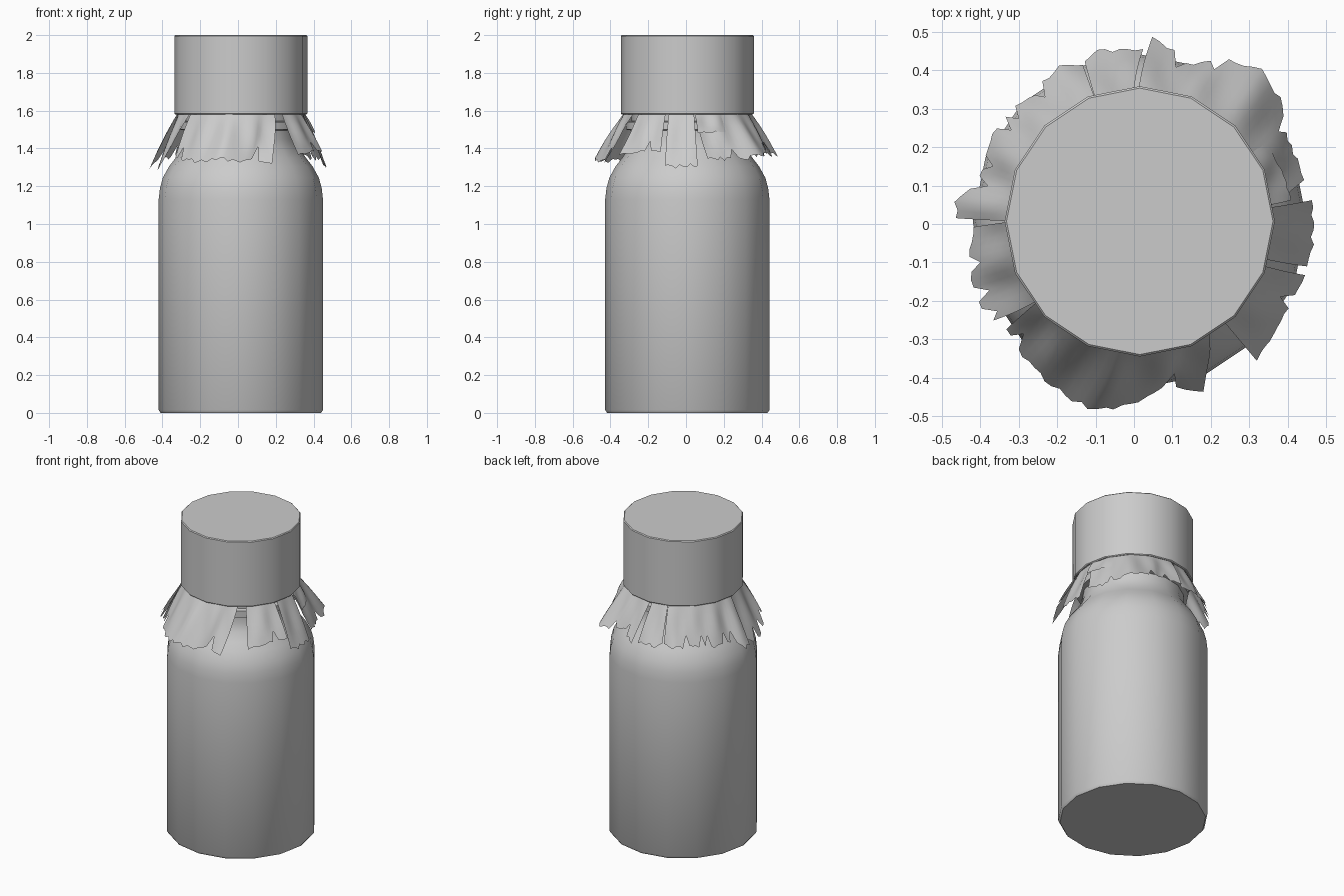
import bpy, bmesh, random
from math import sin, cos, pi, radians

random.seed(4)
old = bpy.data.objects.get("Cube")
if old:
    bpy.data.objects.remove(old, do_unlink=True)

CENTRE = (0.015, 0.007)
SIDES = 16


def make_material(name, rgb):
    mat = bpy.data.materials.new(name)
    mat.use_nodes = True
    colour = (*rgb, 1)
    mat.diffuse_color = colour
    mat.node_tree.nodes["Principled BSDF"].inputs["Base Color"].default_value = colour
    return mat


grey = make_material("plain grey", (0.6, 0.6, 0.6))


def finish(name, bm, angle):
    mesh = bpy.data.meshes.new(name)
    bm.to_mesh(mesh)
    bm.free()
    mesh.materials.append(grey)
    obj = bpy.data.objects.new(name, mesh)
    obj.location = (*CENTRE, 0)
    bpy.context.collection.objects.link(obj)
    bpy.ops.object.select_all(action="DESELECT")
    obj.select_set(True)
    bpy.context.view_layer.objects.active = obj
    bpy.ops.object.shade_smooth_by_angle(angle=radians(angle))
    return obj


def lathe(name, profile, angle=40):
    """Turn a (radius, height) profile, from bottom to top, into a capped solid."""
    bm = bmesh.new()
    rings = []
    for r, z in profile:
        rings.append([bm.verts.new((r * cos(2 * pi * i / SIDES), r * sin(2 * pi * i / SIDES), z))
                      for i in range(SIDES)])
    for low, high in zip(rings, rings[1:]):
        for i in range(SIDES):
            j = (i + 1) % SIDES
            bm.faces.new((low[i], low[j], high[j], high[i]))
    bm.faces.new(rings[0][::-1])
    bm.faces.new(rings[-1])
    return finish(name, bm, angle)


# Bottle body with rounded shoulder, neck and collar ring
lathe("bottle", [
    (0.425, 0), (0.435, 0.015), (0.435, 1.13), (0.428, 1.19), (0.413, 1.245),
    (0.38, 1.305), (0.345, 1.35), (0.31, 1.4), (0.295, 1.45), (0.295, 1.495),
    (0.325, 1.5), (0.325, 1.54), (0.295, 1.545), (0.295, 1.62)])

# Screw cap
lathe("cap", [(0.347, 1.58), (0.352, 1.585), (0.352, 1.995), (0.347, 2)])

# Torn foil skirt: top angles of each flap, then its hem as (angle, radius, height)
FLAPS = {
    "front": (-142, -57, [(-141, .45, 1.34), (-115, .49, 1.33), (-104, .51, 1.34),
                          (-90, .468, 1.33), (-80, .43, 1.34), (-70, .48, 1.31)]),
    "right_front": (-180, -142, [(-178, .435, 1.3), (-166, .457, 1.28),
                                 (-158, .47, 1.29), (-146, .464, 1.38)]),
    "right_back": (110, 180, [(110, .43, 1.38), (118, .457, 1.36), (130, .43, 1.36),
                              (140, .45, 1.35), (154, .44, 1.35), (166, .43, 1.35),
                              (173, .483, 1.3), (179, .48, 1.3)]),
    "back": (93, 110, [(89, .445, 1.36), (104, .457, 1.36), (109, .44, 1.38)]),
    "left_back": (6, 91, [(14, .44, 1.35), (28, .44, 1.34), (38, .476, 1.34),
                          (50, .51, 1.36), (65, .47, 1.38), (72, .425, 1.4), (86, .485, 1.35)]),
    "left_short": (7, 32, [(8, .4, 1.48), (32, .385, 1.49)]),
    "left": (-17, 6, [(-15, .455, 1.3), (-4, .455, 1.3), (7, .45, 1.31)]),
    "left_front": (-50, -20, [(-50, .47, 1.37), (-38, .45, 1.38), (-18, .455, 1.38)]),
}
ROWS = 6
TOP_R, TOP_Z = 0.328, 1.6


def hem_at(hem, angle):
    """Interpolate radius and height along a flap hem."""
    for (a, ra, za), (b, rb, zb) in zip(hem, hem[1:]):
        if angle <= b:
            f = max(0, (angle - a) / (b - a))
            return ra + (rb - ra) * f, za + (zb - za) * f
    return hem[-1][1:]


def make_flap(name, top_a, top_b, hem):
    bm = bmesh.new()
    first, last = hem[0][0], hem[-1][0]
    count = max(6, round((last - first) / 2.5))
    columns = []
    for c in range(count + 1):
        f = c / count
        low = first + (last - first) * f
        top = top_a + (top_b - top_a) * f
        r, z = hem_at(hem, low)
        # Ragged hem with an occasional short slit
        length = random.uniform(0.95, 1.03)
        if 0 < c < count and random.random() < 0.1:
            length -= 0.22
        column = []
        for row in range(ROWS + 1):
            t = length * row / ROWS
            angle = radians(top + (low - top) * t)
            pleat = 0.008 * sin(pi * min(t, 1)) * sin(angle * 17)
            radius = TOP_R + (r - TOP_R) * t + pleat
            column.append(bm.verts.new((radius * cos(angle), radius * sin(angle),
                                        TOP_Z + (z - TOP_Z) * t)))
        columns.append(column)
    for a, b in zip(columns, columns[1:]):
        for row in range(ROWS):
            bm.faces.new((a[row], a[row + 1], b[row + 1], b[row]))
    finish("foil_flap_" + name, bm, 60)


for flap_name, spec in FLAPS.items():
    make_flap(flap_name, *spec)
